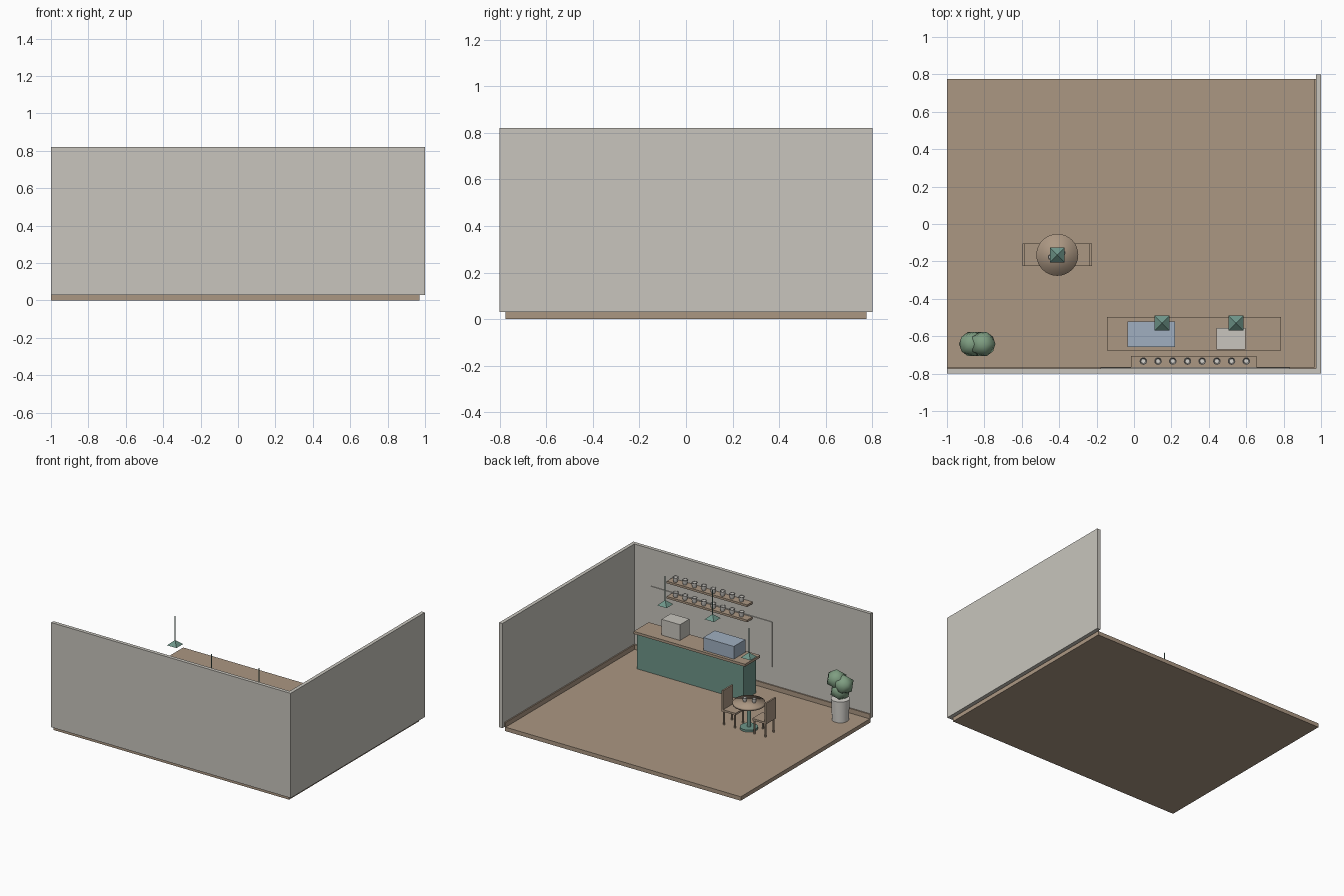
import bpy
import math

if "Cube" in bpy.data.objects:
    bpy.data.objects.remove(bpy.data.objects["Cube"], do_unlink=True)


def make_material(name, r, g, b):
    m = bpy.data.materials.new(name)
    m.use_nodes = True
    m.diffuse_color = (r, g, b, 1)
    m.node_tree.nodes["Principled BSDF"].inputs["Base Color"].default_value = (r, g, b, 1)
    return m


WALL = make_material("warm_grey_plaster", 0.58, 0.56, 0.51)
WOOD = make_material("light_wood", 0.41, 0.31, 0.225)
GREEN = make_material("teal_green", 0.155, 0.30, 0.25)
GLASS = make_material("pale_blue", 0.35, 0.43, 0.53)
WHITE = make_material("ceramic_white", 0.68, 0.66, 0.62)
LEAF = make_material("leaf_green", 0.21, 0.34, 0.22)


def finish(name, mat, smooth=None):
    ob = bpy.context.object
    ob.name = name
    ob.data.materials.append(mat)
    if smooth == "all":
        bpy.ops.object.shade_smooth()
    elif smooth == "angle":
        bpy.ops.object.shade_smooth_by_angle(angle=math.radians(40))
    return ob


def box(name, mat, x, y, z):
    """Box from its (low, high) ranges."""
    mid = [(a + b) / 2 for a, b in (x, y, z)]
    bpy.ops.mesh.primitive_cube_add(size=1, location=mid)
    bpy.context.object.scale = [b - a for a, b in (x, y, z)]
    bpy.ops.object.transform_apply(location=False, rotation=False, scale=True)
    return finish(name, mat)


def rod(name, mat, x, y, z, r, top_r=None, sides=24, smooth="angle", turn=0):
    """Vertical cylinder, cone or frustum over the range z."""
    bpy.ops.mesh.primitive_cone_add(
        vertices=sides, radius1=r, radius2=r if top_r is None else top_r,
        depth=z[1] - z[0], location=(x, y, (z[0] + z[1]) / 2), rotation=(0, 0, turn))
    return finish(name, mat, smooth)


def lathe(name, mat, x, y, z, profile, sides=16):
    """Spin a closed radius/height profile round the vertical axis."""
    verts, faces = [], []
    n = len(profile)
    for i in range(sides):
        a = math.tau * i / sides
        verts += [(r * math.cos(a), r * math.sin(a), h) for r, h in profile]
    for i in range(sides):
        j = (i + 1) % sides
        faces += [(i * n + k, j * n + k, j * n + k + 1, i * n + k + 1) for k in range(n - 1)]
    faces.append([i * n for i in reversed(range(sides))])
    faces.append([i * n + n - 1 for i in range(sides)])
    me = bpy.data.meshes.new(name)
    me.from_pydata(verts, [], faces)
    ob = bpy.data.objects.new(name, me)
    ob.location = (x, y, z)
    bpy.context.collection.objects.link(ob)
    bpy.ops.object.select_all(action="DESELECT")
    ob.select_set(True)
    bpy.context.view_layer.objects.active = ob
    return finish(name, mat, "angle")


FLOOR = 0.03

# Room shell
box("floor", WOOD, (-1, 0.97), (-0.775, 0.775), (0, FLOOR))
box("front_wall", WALL, (-1, 1), (-0.8, -0.773), (FLOOR, 0.82))
box("side_wall", WALL, (0.973, 1), (-0.8, 0.8), (FLOOR, 0.82))
box("front_baseboard", WOOD, (-1, 0.973), (-0.773, -0.764), (FLOOR, 0.065))
box("side_baseboard", WOOD, (0.964, 0.973), (-0.773, 0.775), (FLOOR, 0.065))
box("wall_panel", WALL, (-0.18, 0.835), (-0.774, -0.768), (0.20, 0.54))

# Service counter with display case and machine
COUNTER = 0.316
box("counter_body", GREEN, (-0.12, 0.77), (-0.665, -0.515), (FLOOR, 0.297))
box("counter_top", WOOD, (-0.145, 0.785), (-0.677, -0.497), (0.297, COUNTER))
box("display_case", GLASS, (-0.035, 0.22), (-0.657, -0.52), (COUNTER, 0.412))
box("coffee_machine", WALL, (0.44, 0.595), (-0.67, -0.557), (COUNTER, 0.435))

# Cups, hollow from above
CUP = [(0.013, 0), (0.018, 0.014), (0.02, 0.036), (0.017, 0.036), (0.012, 0.008)]

# Shelves with rows of cups
for level, top in (("lower", 0.535), ("upper", 0.65)):
    box(level + "_shelf", WOOD, (-0.017, 0.655), (-0.768, -0.705), (top - 0.016, top))
    for i in range(8):
        lathe(level + "_shelf_cup", WHITE, 0.05 + 0.0786 * i, -0.733, top, CUP)

# Hanging lamps
for x, y in ((0.15, -0.53), (0.545, -0.53), (-0.41, -0.165)):
    rod("lamp_shade", GREEN, x, y, (0.568, 0.602), 0.056, 0.003, 4, None, math.pi / 4)
    rod("lamp_cord", GREEN, x, y, (0.6, 0.785), 0.003, sides=8)

# Round table
TX, TY = -0.41, -0.165
rod("table_top", WOOD, TX, TY, (0.212, 0.23), 0.112, sides=32, smooth="all")
rod("table_post", GREEN, TX, TY, (0.04, 0.213), 0.013, sides=16)
rod("table_foot", GREEN, TX, TY, (FLOOR, 0.045), 0.062, sides=32)
for dx, dy in ((-0.035, -0.012), (0.028, 0.01)):
    lathe("table_cup", WHITE, TX + dx, TY + dy, 0.23, [(r * 0.8, h * 0.8) for r, h in CUP])

# Chairs facing the table
for side in (-1, 1):
    def span(a, b):
        return tuple(sorted((TX + side * a, TX + side * b)))
    box("chair_seat", WOOD, span(0.07, 0.185), (TY - 0.06, TY + 0.06), (0.132, 0.147))
    box("chair_back", WOOD, span(0.173, 0.185), (TY - 0.06, TY + 0.06), (0.145, 0.29))
    for d in (0.082, 0.173):
        for e in (-0.048, 0.048):
            rod("chair_leg", WOOD, TX + side * d, TY + e, (FLOOR, 0.134), 0.007, sides=8)

# Potted plant
rod("plant_pot", WHITE, -0.84, -0.642, (FLOOR, 0.19), 0.058, 0.064, 24)
rod("plant_stem", LEAF, -0.84, -0.642, (0.19, 0.26), 0.012, sides=8)
for x, y, z in ((-0.808, -0.642, 0.325), (-0.868, -0.642, 0.3), (-0.84, -0.642, 0.25)):
    bpy.ops.mesh.primitive_ico_sphere_add(subdivisions=1, radius=0.075, location=(x, y, z))
    finish("plant_foliage", LEAF, "all")
